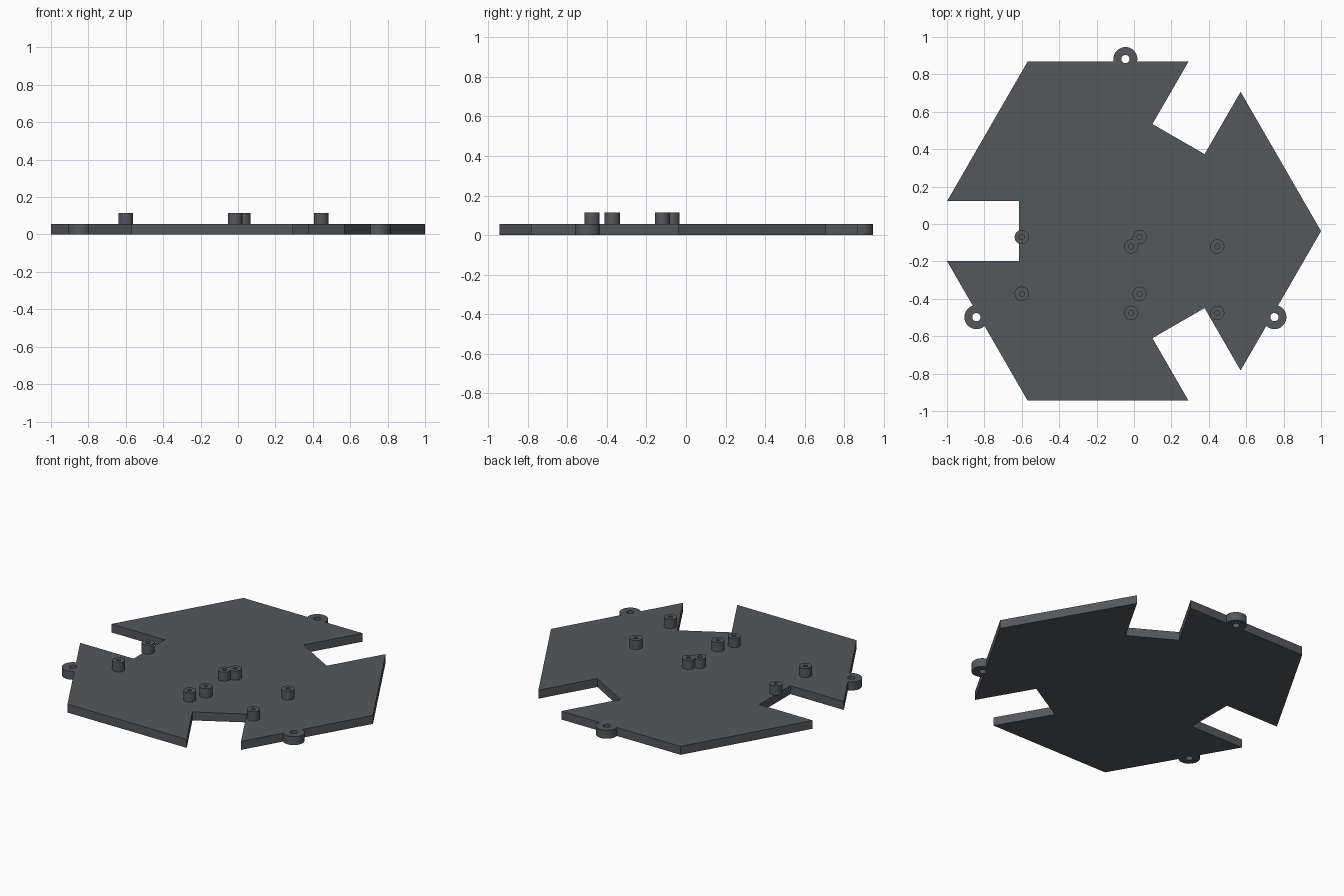
import bpy, bmesh, math
from mathutils import Vector

if "Cube" in bpy.data.objects:
    bpy.data.objects.remove(bpy.data.objects["Cube"])

C = Vector((-0.046, -0.038))      # centre of the hexagon
R, T, TOP = 1.046, 0.055, 0.115   # hexagon radius, plate thickness, standoff top
NOTCH_HALF, NOTCH_FLOOR = 0.161, 0.568

mat = bpy.data.materials.new("dark_grey")
mat.diffuse_color = (0.09, 0.098, 0.108, 1)
mat.use_nodes = True
mat.node_tree.nodes["Principled BSDF"].inputs["Base Color"].default_value = mat.diffuse_color


def polar(r, deg):
    a = math.radians(deg)
    return Vector((math.cos(a), math.sin(a))) * r


def prism(name, pts, z0, z1):
    """Extrude a flat outline from z0 to z1."""
    bm = bmesh.new()
    face = bm.faces.new([bm.verts.new((p[0], p[1], z0)) for p in pts])
    res = bmesh.ops.extrude_face_region(bm, geom=[face])
    verts = [v for v in res["geom"] if isinstance(v, bmesh.types.BMVert)]
    bmesh.ops.translate(bm, verts=verts, vec=(0, 0, z1 - z0))
    bmesh.ops.recalc_face_normals(bm, faces=bm.faces)
    me = bpy.data.meshes.new(name)
    bm.to_mesh(me)
    bm.free()
    ob = bpy.data.objects.new(name, me)
    bpy.context.collection.objects.link(ob)
    me.materials.append(mat)
    return ob


def disc(name, c, r, z0, z1, n=48):
    return prism(name, [Vector(c) + polar(r, 360 * i / n) for i in range(n)], z0, z1)


def boolean(ob, tool, op):
    """Apply a boolean and remove the tool."""
    m = ob.modifiers.new(op, 'BOOLEAN')
    m.operation, m.object, m.solver = op, tool, 'EXACT'
    bpy.context.view_layer.objects.active = ob
    bpy.ops.object.modifier_apply(modifier=m.name)
    bpy.data.objects.remove(tool)


def smooth(ob):
    bpy.ops.object.select_all(action='DESELECT')
    ob.select_set(True)
    bpy.context.view_layer.objects.active = ob
    bpy.ops.object.shade_smooth_by_angle(angle=math.radians(30))


# Hexagonal plate with a square wheel notch in every second corner
outline = []
edge = R - NOTCH_HALF / math.sqrt(3)
for a in (0, 120, 240):
    outline.append(C + polar(R, a))
    u, v = polar(1, a + 60), polar(1, a + 150)
    for r, s in ((edge, -1), (NOTCH_FLOOR, -1), (NOTCH_FLOOR, 1), (edge, 1)):
        outline.append(C + u * r + v * s * NOTCH_HALF)
plate = prism("base_plate", outline, 0, T)

# Mounting ears on three sides, each with a through hole
ears = [C + polar(0.92, a) for a in (90, 210, 330)]
for p in ears:
    boolean(plate, disc("ear", p, 0.064, 0, T), 'UNION')
for p in ears:
    boolean(plate, disc("ear_hole", p, 0.022, -0.1, 0.2, 32), 'DIFFERENCE')
smooth(plate)

# Two groups of four hollow standoffs for circuit boards
groups = {"left": ((-0.6, 0.03), (-0.07, -0.373)),
          "right": ((-0.015, 0.445), (-0.12, -0.475))}
for side, (xs, ys) in groups.items():
    for i, x in enumerate(xs):
        for j, y in enumerate(ys):
            post = disc(f"standoff_{side}_{i}{j}", (x, y), 0.038, T - 0.001, TOP)
            boolean(post, disc("bore", (x, y), 0.0135, T, 0.2, 24), 'DIFFERENCE')
            smooth(post)
